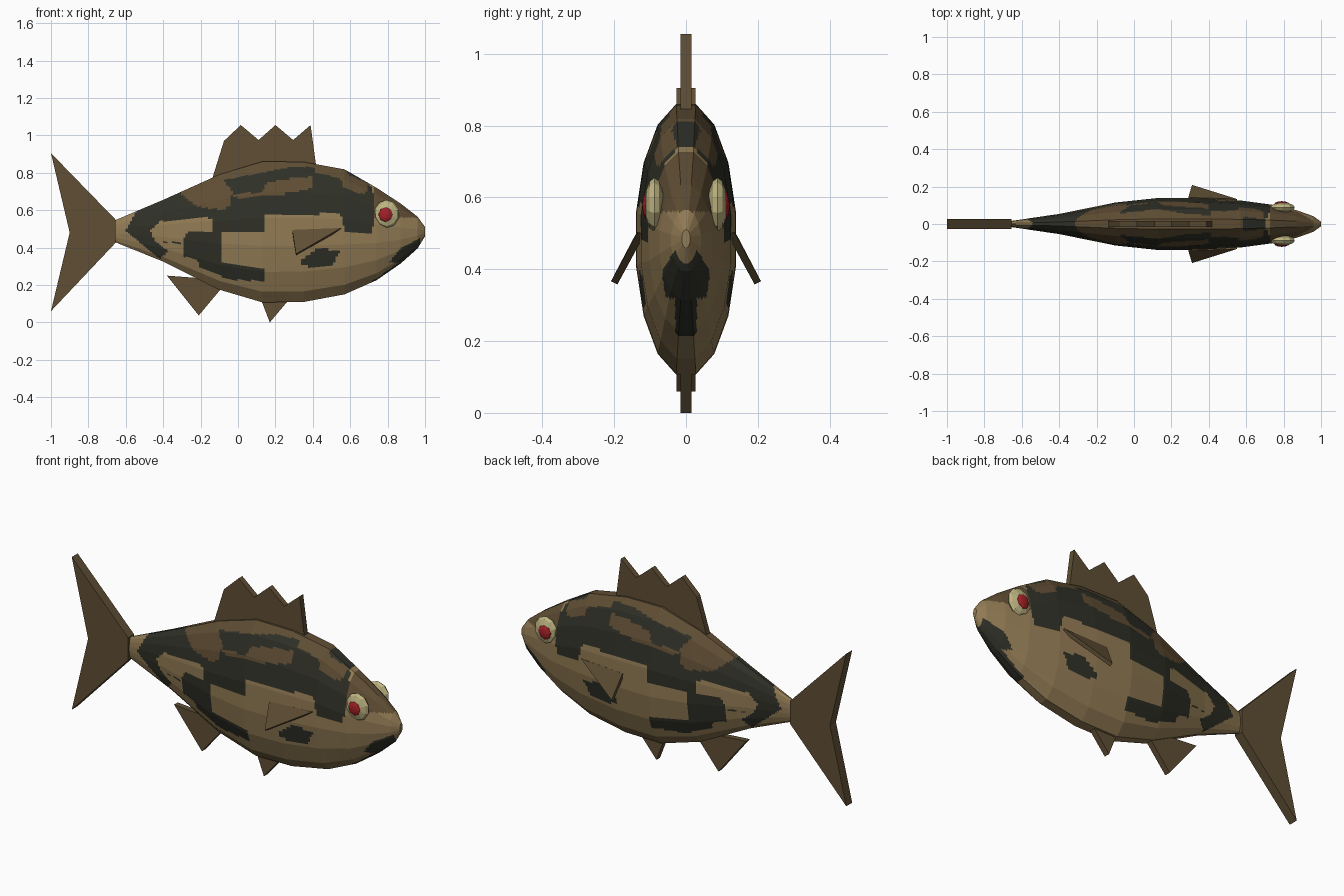
import bpy, bmesh, math
from mathutils import Vector

cube = bpy.data.objects.get("Cube")
if cube:
    bpy.data.objects.remove(cube, do_unlink=True)


def material(name, rgb):
    m = bpy.data.materials.new(name)
    m.use_nodes = True
    m.diffuse_color = (*rgb, 1)
    bsdf = next(n for n in m.node_tree.nodes if n.type == 'BSDF_PRINCIPLED')
    bsdf.inputs["Base Color"].default_value = (*rgb, 1)
    bsdf.inputs["Roughness"].default_value = 0.9
    return m


TAN = material("tan", (0.29, 0.2, 0.09))
DARK = material("dark olive", (0.028, 0.029, 0.02))
BROWN = material("brown", (0.115, 0.075, 0.034))
FIN = material("fin brown", (0.115, 0.077, 0.035))
CREAM = material("eye cream", (0.52, 0.46, 0.22))
RED = material("eye red", (0.38, 0.015, 0.02))


def finish(name, bm, mats):
    bmesh.ops.recalc_face_normals(bm, faces=bm.faces[:])
    mesh = bpy.data.meshes.new(name)
    bm.to_mesh(mesh)
    bm.free()
    for m in mats:
        mesh.materials.append(m)
    obj = bpy.data.objects.new(name, mesh)
    bpy.context.collection.objects.link(obj)
    return obj


def inside(x, z, poly):
    hit = False
    for (x1, z1), (x2, z2) in zip(poly, poly[1:] + poly[:1]):
        if (z1 > z) != (z2 > z) and x < x1 + (z - z1) * (x2 - x1) / (z2 - z1):
            hit = not hit
    return hit


# Camouflage patches in side projection
dark_patches = [
    # flank and back
    [(-.6, .49), (-.53, .62), (-.4, 1), (.57, 1), (.7, .76), (.73, .66), (.72, .48),
     (.57, .49), (.55, .58), (.14, .58), (.14, .49), (-.09, .49), (-.09, .32), (.14, .29),
     (.14, .22), (-.05, .23), (-.2, .29), (-.22, .34), (-.29, .35), (-.29, .42),
     (-.44, .43), (-.37, .38), (-.42, .34)],
    # lower cheek
    [(.34, .3), (.34, .33), (.41, .39), (.55, .39), (.5, .3)],
    # chin
    [(.81, .32), (.86, .39), (.97, .45), (.98, .41), (.89, .32)],
]
brown_patches = [
    # saddle on the back
    [(-.32, .7), (-.32, 1), (.56, 1), (.56, .81), (.4, .83), (.28, .83), (.12, .8),
     (.02, .78), (-.08, .76), (-.03, .7), (-.04, .63), (-.08, .6), (-.22, .62)],
    # side lobes
    [(-.03, .68), (.13, .7), (.16, .75), (.29, .77), (.4, .78), (.4, .72), (.28, .69),
     (0, .665)],
    [(.41, .86), (.41, .8), (.55, .77), (.56, .72), (.68, .68), (.7, .74), (.59, .79),
     (.56, .9)],
    # forehead
    [(.73, .56), (.72, .9), (.99, .9), (.99, .56)],
]
tan_patches = [
    [(-.47, .49), (-.42, .54), (-.14, .56), (-.13, .49), (-.28, .48), (-.29, .43), (-.44, .43)],
]


def patch_index(p):
    for polys, index in ((tan_patches, 0), (brown_patches, 2), (dark_patches, 1)):
        if any(inside(p.x, p.z, poly) for poly in polys):
            return index
    if .72 < p.x < .87 and p.z < .33 and abs(p.y) < .03:
        return 1
    return 0


# Body: lofted sixteen-sided sections (x, bottom, top, half width)
sections = [(-.66, .43, .545, .016), (-.4, .325, .655, .055), (-.1, .175, .79, .117),
            (.13, .107, .86, .142), (.35, .109, .858, .14), (.57, .15, .818, .128),
            (.74, .225, .72, .105), (.87, .315, .635, .075), (.96, .395, .565, .042),
            (1, .46, .51, .012)]
SIDES, SUB, STEP = 16, 8, .012


def ring(x, low, high, width):
    corners = []
    for i in range(SIDES):
        a = 2 * math.pi * (i + .5) / SIDES
        corners.append(Vector((x, width * math.sin(a),
                               (low + high) / 2 + (high - low) / 2 * math.cos(a) / math.cos(math.pi / SIDES))))
    return [c.lerp(corners[(i + 1) % SIDES], s / SUB)
            for i, c in enumerate(corners) for s in range(SUB)]


bm = bmesh.new()
rings = []
for a, b in zip(sections, sections[1:]):
    steps = max(1, round((b[0] - a[0]) / STEP))
    for s in range(steps):
        rings.append(ring(*[u + (v - u) * s / steps for u, v in zip(a, b)]))
rings.append(ring(*sections[-1]))
rings = [[bm.verts.new(p) for p in r] for r in rings]
for r, q in zip(rings, rings[1:]):
    for i in range(len(r)):
        j = (i + 1) % len(r)
        bm.faces.new((r[i], r[j], q[j], q[i]))
bm.faces.new(rings[0])
bm.faces.new(rings[-1])
for f in bm.faces:
    f.material_index = patch_index(f.calc_center_median())
finish("body", bm, [TAN, DARK, BROWN])


# Fins: flat outlines given thickness
def slab(name, points, thickness):
    bm = bmesh.new()
    pts = [Vector(p) for p in points]
    normal = (pts[1] - pts[0]).cross(pts[2] - pts[0]).normalized()
    face = bm.faces.new([bm.verts.new(p - normal * thickness / 2) for p in pts])
    out = bmesh.ops.extrude_face_region(bm, geom=[face])["geom"]
    moved = [v for v in out if isinstance(v, bmesh.types.BMVert)]
    bmesh.ops.translate(bm, vec=normal * thickness, verts=moved)
    return finish(name, bm, [FIN])


def upright(name, outline, thickness):
    slab(name, [(x, 0, z) for x, z in outline], thickness)


upright("tail_fin", [(-.655, .55), (-.655, .425), (-1, .06), (-.9, .48), (-1, .905)], .052)
upright("dorsal_fin", [(-.15, .73), (-.075, .97), (.015, 1.055), (.11, .975), (.2, 1.055),
                       (.295, .975), (.388, 1.055), (.42, .82)], .032)
upright("anal_fin", [(-.38, .25), (-.21, .037), (-.09, .18), (-.12, .23)], .032)
upright("pelvic_fin", [(.12, .13), (.17, 0), (.28, .13)], .032)


# Eyes: flattened low-poly balls
def ball(name, center, size, segments, rows, mat):
    bm = bmesh.new()
    bmesh.ops.create_uvsphere(bm, u_segments=segments, v_segments=rows, radius=1)
    for v in bm.verts:
        x, y, z = v.co
        v.co = Vector(center) + Vector((x * size[0], z * size[1], y * size[2]))
    finish(name, bm, [mat])


for side, s in (("left", 1), ("right", -1)):
    slab(side + "_pectoral_fin", [(.55, s * .125, .5), (.29, s * .133, .49), (.31, s * .2, .362)], .02)
    ball(side + "_eye", (.795, s * .088, .58), (.068, .027, .075), 10, 6, CREAM)
    ball(side + "_pupil", (.79, s * .106, .577), (.04, .016, .042), 8, 6, RED)
